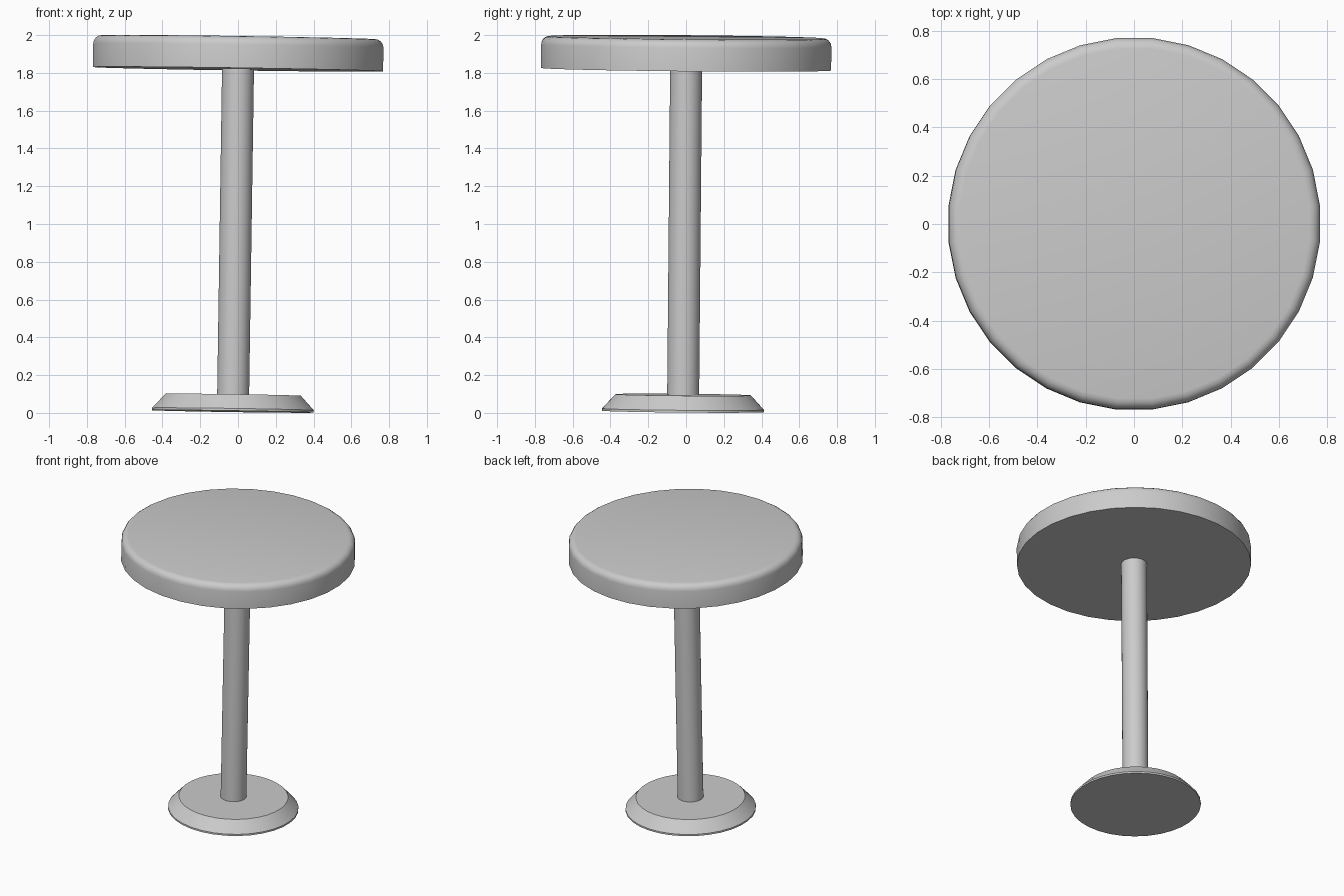
import bpy, bmesh
from math import sin, cos, pi, radians
from mathutils import Vector, Matrix

cube = bpy.data.objects.get("Cube")
if cube:
    bpy.data.objects.remove(cube, do_unlink=True)

# Single grey finish
grey = bpy.data.materials.new("plain grey")
grey.use_nodes = True
colour = (0.6, 0.6, 0.6, 1)
grey.diffuse_color = colour
grey.node_tree.nodes["Principled BSDF"].inputs["Base Color"].default_value = colour

# The whole stool leans slightly along this axis
AXIS = Vector((0.0149, 0.009, 1)).normalized()
LEAN = Matrix.Translation((-0.027, -0.016, 0.008)) @ Vector((0, 0, 1)).rotation_difference(AXIS).to_matrix().to_4x4()


def lathe(name, profile, sides=32, angle=30):
    """Closed turned solid from (radius, height) points, bottom to top."""
    bm = bmesh.new()
    rings = []
    for r, z in profile:
        rings.append([bm.verts.new((r * cos((i + 0.5) * 2 * pi / sides),
                                    r * sin((i + 0.5) * 2 * pi / sides), z))
                      for i in range(sides)])
    for low, high in zip(rings, rings[1:]):
        for i in range(sides):
            j = (i + 1) % sides
            bm.faces.new((low[i], low[j], high[j], high[i]))
    bm.faces.new(rings[0][::-1])
    bm.faces.new(rings[-1])
    mesh = bpy.data.meshes.new(name)
    bm.to_mesh(mesh)
    bm.free()
    mesh.materials.append(grey)
    obj = bpy.data.objects.new(name, mesh)
    bpy.context.collection.objects.link(obj)
    obj.matrix_world = LEAN
    bpy.ops.object.select_all(action="DESELECT")
    obj.select_set(True)
    bpy.context.view_layer.objects.active = obj
    bpy.ops.object.shade_smooth_by_angle(angle=radians(angle))
    return obj


# Bevelled foot with a thin vertical lip
lathe("base", [(0.43, 0), (0.43, 0.012), (0.36, 0.088)])

# Straight post
lathe("post", [(0.085, 0.08), (0.085, 1.82)])

# Round seat: faceted side, rounded upper edge
edge, top, round_r = 0.772, 1.981, 0.045
rim = [(edge - round_r * (1 - cos(a)), top - round_r * (1 - sin(a)))
       for a in (k * pi / 8 for k in range(5))]
lathe("seat", [(edge, 1.812)] + rim)
